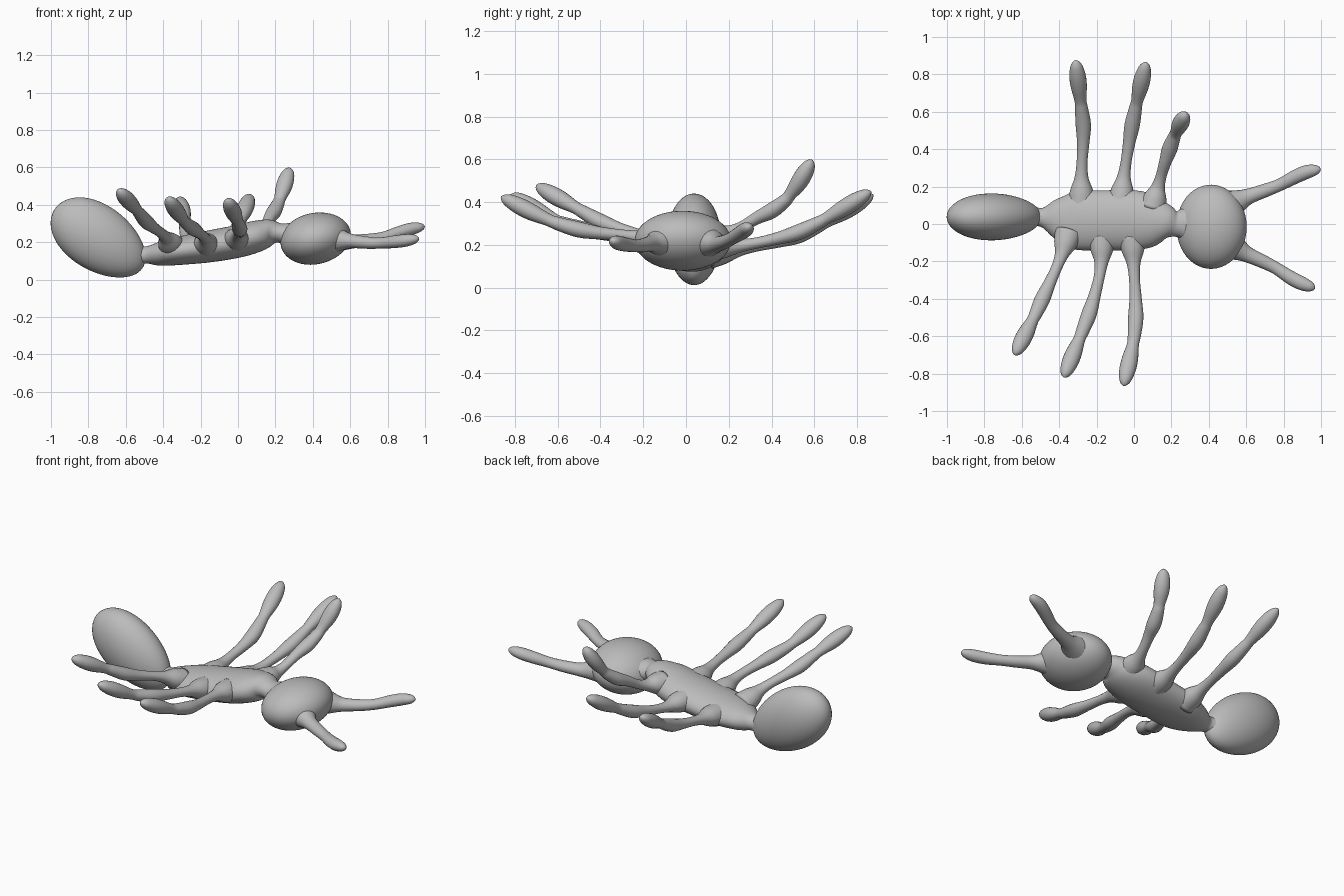
import bpy, bmesh, math
from mathutils import Vector, Matrix

cube = bpy.data.objects.get("Cube")
if cube:
    bpy.data.objects.remove(cube)

grey = bpy.data.materials.new("matte grey")
grey.use_nodes = True
GREY = (0.5, 0.5, 0.5, 1)
grey.diffuse_color = GREY
grey.node_tree.nodes["Principled BSDF"].inputs["Base Color"].default_value = GREY


def finish(name, bm):
    bmesh.ops.recalc_face_normals(bm, faces=bm.faces)
    mesh = bpy.data.meshes.new(name)
    bm.to_mesh(mesh)
    bm.free()
    mesh.materials.append(grey)
    mesh.polygons.foreach_set("use_smooth", [True] * len(mesh.polygons))
    obj = bpy.data.objects.new(name, mesh)
    bpy.context.collection.objects.link(obj)
    return obj


def spline(rows, steps):
    """Catmull-Rom interpolation of rows of numbers."""
    pts = [Vector(r) for r in rows]
    pts = [pts[0] * 2 - pts[1]] + pts + [pts[-1] * 2 - pts[-2]]
    out = []
    for a, b, c, d in zip(pts, pts[1:], pts[2:], pts[3:]):
        for i in range(steps):
            t = i / steps
            out.append(0.5 * (2 * b + (c - a) * t + (2 * a - 5 * b + 4 * c - d) * t * t
                              + (3 * b - a - 3 * c + d) * t ** 3))
    return out + [pts[-2]]


def loft(name, rows, steps=6, sides=24):
    """Closed tube through rows of (x, y, z, half width, half height)."""
    st = spline(rows, steps)
    centres = [Vector(s[:3]) for s in st]
    bm = bmesh.new()
    rings = []
    for i, s in enumerate(st):
        t = (centres[min(i + 1, len(st) - 1)] - centres[max(i - 1, 0)]).normalized()
        side = Vector((0, 0, 1)).cross(t).normalized()
        up = t.cross(side)
        rings.append([bm.verts.new(centres[i] + side * (max(s[3], 0.002) * math.cos(a))
                                   + up * (max(s[4], 0.002) * math.sin(a)))
                      for a in (2 * math.pi * k / sides for k in range(sides))])
    for r, q in zip(rings, rings[1:]):
        for k in range(sides):
            j = (k + 1) % sides
            bm.faces.new((r[k], r[j], q[j], q[k]))
    bm.faces.new(rings[0])
    bm.faces.new(rings[-1])
    return finish(name, bm)


def ellipsoid(name, centre, radii, tilt, taper):
    """Egg: local x is the long axis, tilted about y; taper thins the +x end."""
    bm = bmesh.new()
    bmesh.ops.create_uvsphere(bm, u_segments=48, v_segments=32, radius=1)
    for v in bm.verts:
        k = 1 - taper * v.co.x
        v.co = Vector((v.co.x * radii[0], v.co.y * radii[1] * k, v.co.z * radii[2] * k))
    bm.transform(Matrix.Translation(centre) @ Matrix.Rotation(math.radians(tilt), 4, 'Y'))
    return finish(name, bm)


# Body: abdomen, thorax with waist and neck, head
ellipsoid("abdomen", (-0.745, 0.038, 0.22), (0.283, 0.125, 0.174), 34, 0.08)
ellipsoid("head", (0.415, -0.015, 0.22), (0.19, 0.225, 0.137), -12, 0.02)
loft("thorax", [
    (-0.60, 0.04, 0.13, 0.07, 0.07),
    (-0.54, 0.04, 0.13, 0.055, 0.055),
    (-0.49, 0.035, 0.132, 0.052, 0.046),
    (-0.42, 0.03, 0.137, 0.105, 0.063),
    (-0.32, 0.02, 0.153, 0.155, 0.075),
    (-0.15, 0.02, 0.178, 0.160, 0.085),
    (0.00, 0.02, 0.205, 0.160, 0.087),
    (0.10, 0.015, 0.232, 0.140, 0.084),
    (0.17, 0.01, 0.252, 0.098, 0.070),
    (0.22, 0.00, 0.250, 0.068, 0.052),
    (0.26, 0.00, 0.242, 0.085, 0.062),
    (0.32, 0.00, 0.230, 0.130, 0.080),
], sides=40)

# Limb radius by fraction of length: flared root, two swellings, rounded tip
LEG = [(0, .075), (.09, .06), (.17, .037), (.27, .029), (.40, .033), (.52, .041),
       (.64, .035), (.70, .032), (.80, .043), (.88, .044), (.95, .034), (.985, .019), (1, .003)]
FEELER = [(0, .085), (.12, .058), (.22, .042), (.4, .036), (.55, .033), (.72, .037),
          (.85, .037), (.94, .029), (.985, .016), (1, .003)]


def limb(name, path, profile):
    """Sweep a radius profile along a path by arc length."""
    pts = spline(path, 12)
    dist = [0]
    for a, b in zip(pts, pts[1:]):
        dist.append(dist[-1] + (b - a).length)
    rows = []
    for f, r in profile:
        d = f * dist[-1]
        i = max(k for k in range(len(pts) - 1) if dist[k] <= d)
        p = pts[i].lerp(pts[i + 1], (d - dist[i]) / (dist[i + 1] - dist[i]))
        rows.append((*p, r, r * 0.9))
    return loft(name, rows, 4, 20)


# Legs, each from the thorax outward
legs = {
    "left_rear_leg": [(-.28, .11, .155), (-.28, .28, .185), (-.27, .50, .235),
                      (-.285, .65, .305), (-.312, .875, .435)],
    "left_middle_leg": [(-.07, .11, .19), (-.05, .28, .20), (-.015, .50, .25),
                        (.015, .65, .32), (.065, .865, .45)],
    "left_front_leg": [(.10, .09, .24), (.135, .22, .265), (.17, .34, .33),
                       (.205, .44, .385), (.24, .52, .48), (.277, .59, .597)],
    "right_rear_leg": [(-.35, -.05, .175), (-.40, -.20, .24), (-.48, -.38, .30),
                       (-.54, -.51, .37), (-.638, -.70, .478)],
    "right_middle_leg": [(-.17, -.07, .18), (-.18, -.25, .225), (-.23, -.45, .265),
                         (-.29, -.61, .315), (-.375, -.82, .435)],
    "right_front_leg": [(-.01, -.07, .21), (0, -.25, .24), (.01, -.47, .265),
                        (-.005, -.64, .315), (-.055, -.865, .425)],
}
for name, path in legs.items():
    limb(name, path, LEG)

# Feelers on the head
limb("left_feeler", [(.51, .10, .215), (.62, .15, .205), (.77, .205, .225),
                     (.90, .27, .265), (.998, .295, .285)], FEELER)
limb("right_feeler", [(.51, -.11, .215), (.62, -.17, .205), (.74, -.225, .195),
                      (.86, -.30, .205), (.967, -.345, .22)], FEELER)
